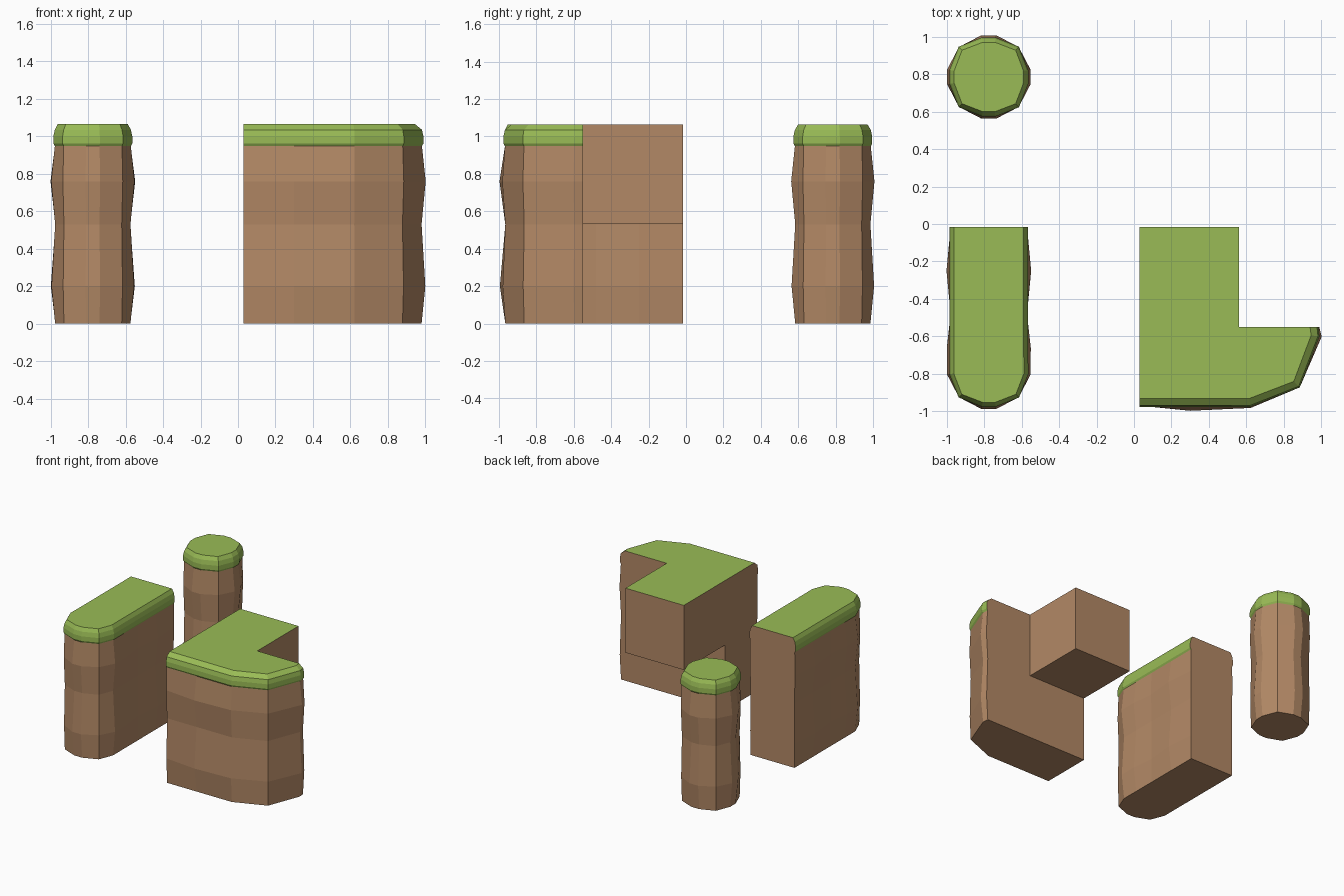
import bpy, bmesh, math
from mathutils import Vector

if "Cube" in bpy.data.objects:
    bpy.data.objects.remove(bpy.data.objects["Cube"])


def material(name, rgb):
    m = bpy.data.materials.new(name)
    m.diffuse_color = (*rgb, 1)
    m.use_nodes = True
    m.node_tree.nodes["Principled BSDF"].inputs["Base Color"].default_value = m.diffuse_color
    return m


EARTH = material("earth_brown", (0.45, 0.25, 0.132))
GRASS = material("grass_green", (0.32, 0.50, 0.092))
TOP = 1.065


def finish(bm, name):
    bmesh.ops.recalc_face_normals(bm, faces=bm.faces[:])
    me = bpy.data.meshes.new(name)
    bm.to_mesh(me)
    bm.free()
    me.materials.append(EARTH)
    me.materials.append(GRASS)
    ob = bpy.data.objects.new(name, me)
    bpy.context.collection.objects.link(ob)


def cliff(name, pts, a, b, inset, cut_from=None):
    """Loft a wavy earth wall with a rounded grass cap.
    pts: (x, y, bump); offsets point away from the spine a-b.
    Edges from index cut_from on are plain earth cut faces."""
    a, b = Vector(a), Vector(b)
    n = len(pts)
    if cut_from is None:
        cut_from = n
    # height, offset, bump weight
    levels = [(0, -.01, 0), (.2, -.008, 1), (.53, -.01, 0), (.76, -.006, 1),
              (.948, -.008, 0), (.962, 0, 0), (1.0, 0, 0), (1.035, -.008, 0),
              (TOP, -inset, 0)]
    bm = bmesh.new()
    rings = []
    for z, off, weight in levels:
        ring = []
        for x, y, bump in pts:
            p, axis = Vector((x, y)), b - a
            t = (p - a).dot(axis) / axis.length_squared if axis.length else 0
            d = p - (a + axis * min(1, max(0, t)))
            if d.length > 1e-4:
                p = p + d.normalized() * (off + weight * bump)
            ring.append(bm.verts.new((p.x, p.y, z)))
        rings.append(ring)
    for k in range(len(levels) - 1):
        for i in range(n):
            j = (i + 1) % n
            f = bm.faces.new((rings[k][i], rings[k][j], rings[k + 1][j], rings[k + 1][i]))
            f.material_index = 1 if k >= 4 and i < cut_from else 0
    bm.faces.new(rings[0])
    bm.faces.new(rings[-1]).material_index = 1
    finish(bm, name)


def arc(cx, cy, angles):
    # chunky rounded outline: larger radius on the diagonals
    out = []
    for deg in angles:
        diagonal = deg % 90 == 45
        r = .228 if diagonal else .214
        t = math.radians(deg)
        out.append((cx + r * math.cos(t), cy + r * math.sin(t), .004 if diagonal else .018))
    return out


# Free-standing round pillar
ring = [q + d for q in range(0, 360, 90) for d in (-10, 10, 45)]
cliff("round_pillar", arc(-.775, .785, ring), (-.775, .785), (-.775, .785), .026)

# Straight wall with one rounded end and one cut end
right = [(-.565, -.015, 0), (-.565, -.25, .022), (-.565, -.48, 0), (-.565, -.66, .02)]
left = [(-1.55 - x, y, s) for x, y, s in reversed(right)]
end = arc(-.775, -.765, [-10, -45, -80, -100, -135, -170])
wall = right + end + left
cliff("wall_end", wall, (-.775, -.015), (-.775, -.765), .024, len(wall) - 1)

# Corner piece with a rounded outer edge
corner = [(.985, -.55, .01), (.99, -.6, .018), (.885, -.872, .006), (.622, -.976, .012),
          (.3, -.976, .027), (.03, -.976, 0), (.03, -.55, 0), (.56, -.55, 0)]
cliff("corner_wall", corner, (.03, -.55), (.56, -.55), .045, 5)

# Overhanging block behind the corner, grass on top only
bm = bmesh.new()
bmesh.ops.create_cube(bm, size=1)
for v in bm.verts:
    v.co = (.295 + v.co.x * .53, -.2825 + v.co.y * .535, .8 + v.co.z * .53)
bm.normal_update()
for f in bm.faces:
    f.material_index = int(f.normal.z > .5)
bmesh.ops.delete(bm, geom=[f for f in bm.faces if f.normal.y < -.5], context='FACES')
finish(bm, "overhang_block")
